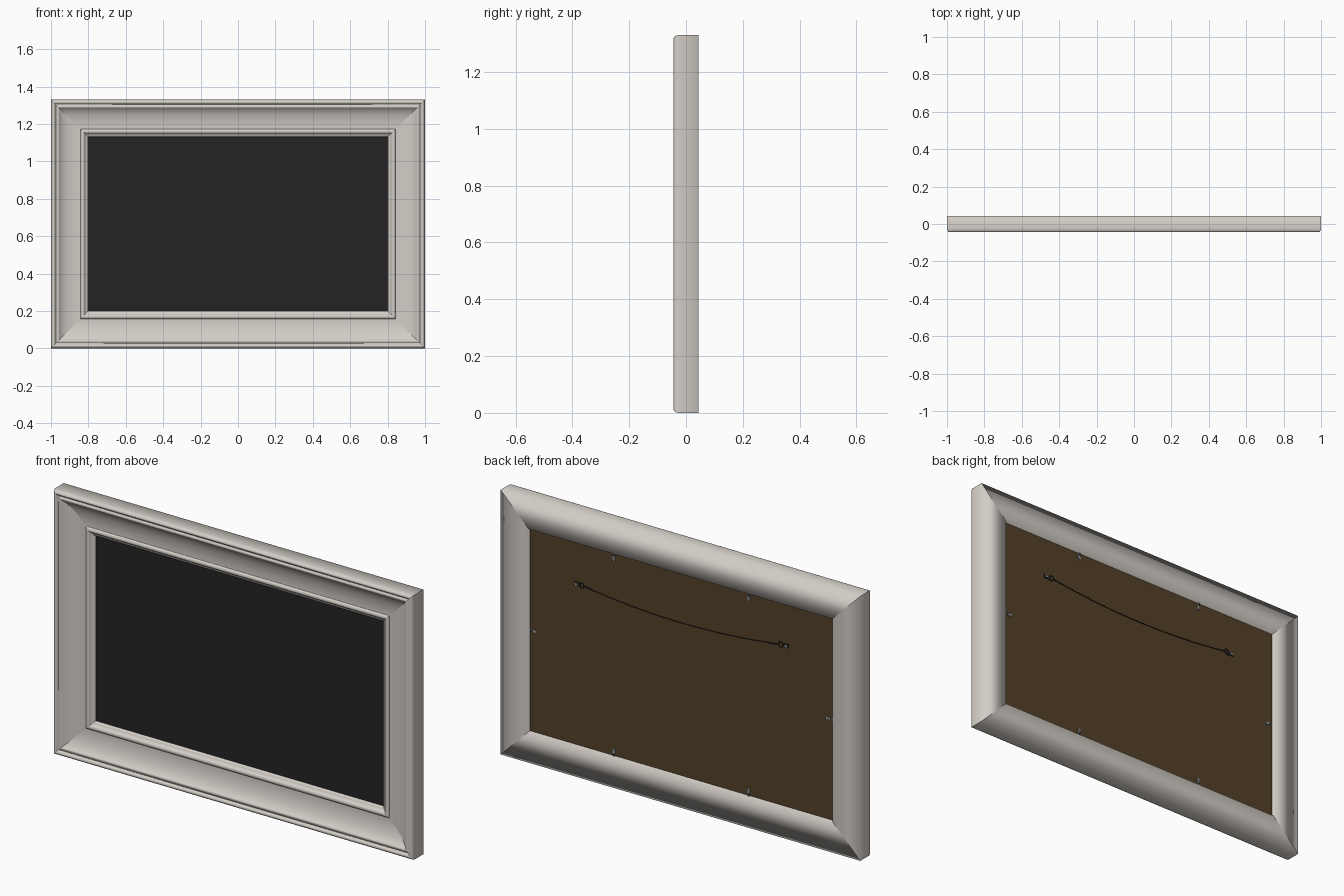
import bpy
import bmesh
from math import sin, cos, pi, radians
from mathutils import Matrix, Vector

cube = bpy.data.objects.get("Cube")
if cube:
    bpy.data.objects.remove(cube, do_unlink=True)

HALF_W, HALF_H = 1.0, 0.665
BACK, BOARD = 0.044, 0.034


def material(name, color, rough=0.6):
    m = bpy.data.materials.new(name)
    m.use_nodes = True
    m.diffuse_color = (*color, 1)
    node = m.node_tree.nodes["Principled BSDF"]
    node.inputs["Base Color"].default_value = (*color, 1)
    node.inputs["Roughness"].default_value = rough
    return m


SILVER = material("warm silver paint", (0.65, 0.61, 0.565))
BLACK = material("black panel", (0.017, 0.017, 0.017))
BROWN = material("brown board", (0.088, 0.053, 0.021))
STEEL = material("steel", (0.36, 0.36, 0.36))
DARK = material("dark wire", (0.025, 0.025, 0.027))


def add(name, bm, mat, smooth=False):
    mesh = bpy.data.meshes.new(name)
    bm.to_mesh(mesh)
    bm.free()
    mesh.materials.append(mat)
    for p in mesh.polygons:
        p.use_smooth = smooth
    ob = bpy.data.objects.new(name, mesh)
    bpy.context.collection.objects.link(ob)
    return ob


def box(name, center, size, mat):
    bm = bmesh.new()
    bmesh.ops.create_cube(bm, size=1)
    bmesh.ops.scale(bm, vec=size, verts=bm.verts)
    bmesh.ops.translate(bm, vec=center, verts=bm.verts)
    return add(name, bm, mat)


def screw(name, center, radius, depth, mat):
    bm = bmesh.new()
    bmesh.ops.create_cone(bm, cap_ends=True, segments=12, radius1=radius,
                          radius2=radius, depth=depth)
    bmesh.ops.transform(bm, verts=bm.verts, matrix=Matrix.Translation(center)
                        @ Matrix.Rotation(pi / 2, 4, "X"))
    return add(name, bm, mat)


def tube(name, points, radius, mat, cyclic=False):
    cu = bpy.data.curves.new(name, "CURVE")
    cu.dimensions = "3D"
    cu.bevel_depth = radius
    cu.bevel_resolution = 2
    cu.use_fill_caps = True
    sp = cu.splines.new("POLY")
    sp.points.add(len(points) - 1)
    for p, co in zip(sp.points, points):
        p.co = (*co, 1)
    sp.use_cyclic_u = cyclic
    cu.materials.append(mat)
    ob = bpy.data.objects.new(name, cu)
    bpy.context.collection.objects.link(ob)
    return ob


def arc(cd, cy, rd, ry, start, end, n):
    angles = [radians(start + (end - start) * i / n) for i in range(n + 1)]
    return [(cd - rd * cos(a), cy - ry * sin(a)) for a in angles]


# Moulding profile: (distance inward from the outer edge, depth)
profile = [(0, BACK)]
profile += arc(0.013, -0.024, 0.013, 0.020, 0, 150, 10)       # outer bead
profile += [(0.028, -0.034), (0.030, -0.037), (0.040, -0.037)]  # small ledge
profile += arc(0.150, -0.0547, 0.115, -0.0547, 20, 90, 12)    # wide cove
profile += [(0.156, 0)]
profile += arc(0.169, 0, 0.012, 0.010, 0, 160, 8)             # inner bead
profile += [(0.184, 0.002), (0.190, 0.003), (0.199, 0.012), (0.200, 0.020)]
profile += [(0.155, 0.020), (0.155, BACK)]                    # rear rabbet

# Four mitred rails
corners = [(-1, -1), (1, -1), (1, 1), (-1, 1)]
for k, name in enumerate(["bottom_rail", "left_rail", "top_rail", "right_rail"]):
    bm = bmesh.new()
    ends = []
    for sx, sz in (corners[k], corners[(k + 1) % 4]):
        ends.append([bm.verts.new((sx * (HALF_W - d), y, HALF_H + sz * (HALF_H - d)))
                     for d, y in profile])
    a, b = ends
    for i in range(len(profile)):
        j = (i + 1) % len(profile)
        bm.faces.new((a[i], b[i], b[j], a[j]))
    add(name, bm, SILVER, smooth=True)


# Front panel and backing board
def panel(name, inset, front, back, mat):
    box(name, (0, (front + back) / 2, HALF_H),
        (2 * (HALF_W - inset), back - front, 2 * (HALF_H - inset)), mat)


panel("front_panel", 0.190, 0.0155, 0.0195, BLACK)
panel("backing_edge", 0.1555, 0.021, BOARD - 0.003, DARK)
panel("backing_board", 0.158, 0.022, BOARD, BROWN)

# Retaining clips around the board
edge_x, edge_z = HALF_W - 0.178, HALF_H - 0.175
spots = [(sx * 0.375, sz * edge_z, 0, sz) for sx in (-1, 1) for sz in (-1, 1)]
spots += [(sx * edge_x, 0, sx, 0) for sx in (-1, 1)]
for i, (x, z, dx, dz) in enumerate(spots):
    c = Vector((x, BOARD, HALF_H + z))
    size = (0.012 + 0.026 * abs(dx), 0.004, 0.012 + 0.026 * abs(dz))
    box(f"clip_{i}", c + Vector((0, 0.002, 0)), size, STEEL)
    inward = Vector((-dx, 0, -dz)) * 0.010
    screw(f"clip_screw_{i}", c + inward + Vector((0, 0.004, 0)), 0.008, 0.006, STEEL)
    box(f"clip_tip_{i}", c - inward + Vector((0, 0.005, 0)), (0.008, 0.003, 0.008), DARK)

# Hangers: strap, screw and ring at each end of the wire
HOOK_Z = 0.966
for side, s in (("left", 1), ("right", -1)):
    box(side + "_hanger_strap", (s * 0.578, BOARD + 0.002, HOOK_Z),
        (0.036, 0.004, 0.020), DARK)
    screw(side + "_hanger_screw", (s * 0.584, BOARD + 0.004, HOOK_Z), 0.006, 0.006, STEEL)
    ring = [(s * 0.553 + 0.012 * cos(t * pi / 8), BOARD + 0.005,
             HOOK_Z + 0.014 * sin(t * pi / 8)) for t in range(16)]
    tube(side + "_hanger_ring", ring, 0.0025, DARK, cyclic=True)


# Sagging wire with wrapped ends
def wire_point(x, wobble=0.0, turn=0.0):
    z = 0.927 + (HOOK_Z - 0.927) * (x / 0.545) ** 2
    return (x, BOARD + 0.005 + wobble * cos(turn), z + wobble * sin(turn))


tube("hanging_wire", [wire_point(-0.545 + 1.09 * i / 32) for i in range(33)], 0.0022, DARK)
for side, s in (("left", 1), ("right", -1)):
    tube(side + "_wire_wrap",
         [wire_point(s * (0.54 - 0.05 * i / 40), 0.0028, i * pi / 4) for i in range(41)],
         0.0016, DARK)
